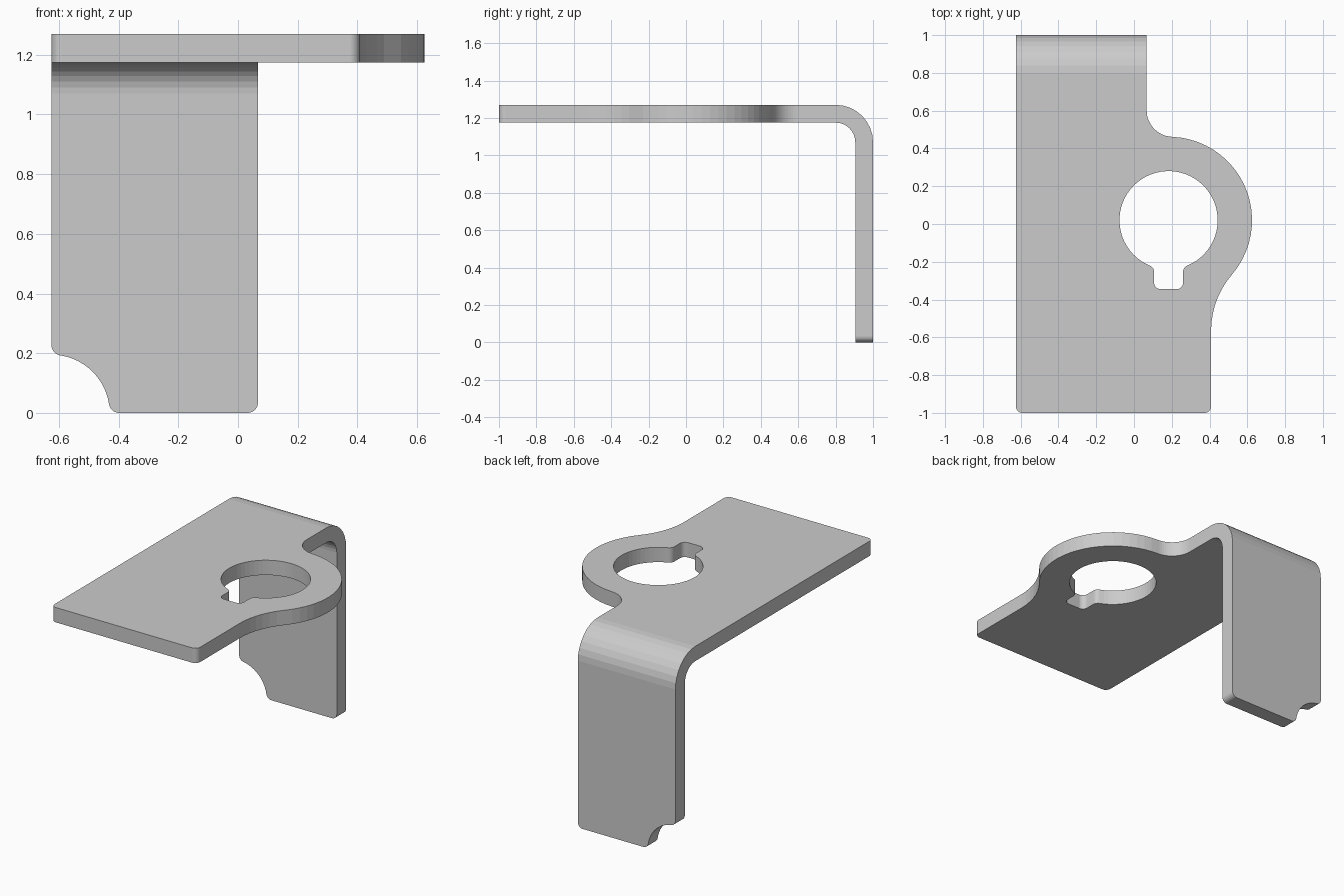
import bpy, bmesh
from math import sin, cos, pi, radians, degrees, atan2, sqrt, dist

if "Cube" in bpy.data.objects:
    bpy.data.objects.remove(bpy.data.objects["Cube"])

THICK, BEND_R, BEND_Y, BEND_Z, BEND_LEN, BEND_SEGS = 0.095, 0.2, 0.8, 1.07, 0.2, 8
LEFT, LEG_RIGHT, PLATE_RIGHT = -0.625, 0.067, 0.408
TIP = BEND_Y + BEND_LEN + BEND_Z      # end of the leg in the flat pattern
R = 0.035                             # small corner radius
CX, CY, LOBE_R, HOLE_R = 0.183, 0.02, 0.442, 0.26


def arc(cx, cy, r, a0, a1):
    n = max(4, round(abs(a1 - a0) / 6))
    angles = [radians(a0 + (a1 - a0) * i / n) for i in range(n + 1)]
    return [(cx + r * cos(a), cy + r * sin(a)) for a in angles]


def tangent(x, r, big_r, side):
    """Centre height and contact angle of a fillet touching the lobe or hole circle."""
    y = CY + side * sqrt((big_r + r) ** 2 - (x - CX) ** 2)
    return y, degrees(atan2(y - CY, x - CX))


def add_loop(bm, pts):
    # Drop repeated points, including the one closing the loop
    clean = [p for i, p in enumerate(pts) if dist(p, pts[i - 1]) > 0.002]
    vs = [bm.verts.new((x, y, 0)) for x, y in clean]
    return [bm.edges.new((vs[i - 1], vs[i])) for i in range(len(vs))]


# Flat outline: plate, round lobe, then leg with its notched corner
low_x, low_r = PLATE_RIGHT + 0.457, 0.457
up_x, up_r = LEG_RIGHT + 0.14, 0.14
low_y, low_a = tangent(low_x, low_r, LOBE_R, -1)
up_y, up_a = tangent(up_x, up_r, LOBE_R, 1)
notch = 0.195
d = sqrt((notch + R) ** 2 - R ** 2)
na = degrees(atan2(R, d))
outline = (arc(LEFT + R, -1 + R, R, 180, 270)
           + arc(PLATE_RIGHT - R, -1 + R, R, 270, 360)
           + arc(low_x, low_y, low_r, 180, 180 + low_a)
           + arc(CX, CY, LOBE_R, low_a, up_a)
           + arc(up_x, up_y, up_r, 180 + up_a, 180)
           + arc(LEG_RIGHT - R, TIP - R, R, 0, 90)
           + arc(LEFT + d, TIP - R, R, 90, 180 - na)
           + arc(LEFT, TIP, notch, -na, na - 90)
           + arc(LEFT + R, TIP - d, R, 90 + na, 180))

# Round hole with a key slot
half, slot_y = 0.077, -0.345
key_y, key_a = tangent(CX + half + R, R, HOLE_R, -1)
hole = (arc(CX, CY, HOLE_R, key_a, 180 - key_a)
        + arc(CX - half - R, key_y, R, -key_a, 0)
        + arc(CX - half + R, slot_y + R, R, 180, 270)
        + arc(CX + half - R, slot_y + R, R, 270, 360)
        + arc(CX + half + R, key_y, R, 180, 180 + key_a))

# Fill the sheet, cut the bend lines and thicken
bm = bmesh.new()
edges = add_loop(bm, outline) + add_loop(bm, hole)
bmesh.ops.triangle_fill(bm, edges=edges, use_beauty=True, normal=(0, 0, 1))
for i in range(BEND_SEGS + 1):
    bmesh.ops.bisect_plane(bm, geom=bm.verts[:] + bm.edges[:] + bm.faces[:], dist=1e-5,
                           plane_co=(0, BEND_Y + BEND_LEN * i / BEND_SEGS, 0), plane_no=(0, 1, 0))
ext = bmesh.ops.extrude_face_region(bm, geom=bm.faces[:], use_keep_orig=True)
for v in ext["geom"]:
    if isinstance(v, bmesh.types.BMVert):
        v.co.z = -THICK

# Fold the leg down
for v in bm.verts:
    s, r = v.co.y - BEND_Y, BEND_R + v.co.z
    a = min(max(s / BEND_LEN, 0), 1) * pi / 2
    v.co.y = BEND_Y + min(s, 0) + r * sin(a)
    v.co.z = BEND_Z + r * cos(a) - max(s - BEND_LEN, 0)
bmesh.ops.recalc_face_normals(bm, faces=bm.faces[:])

mesh = bpy.data.meshes.new("bent_bracket")
bm.to_mesh(mesh)
bm.free()
bpy.context.collection.objects.link(bpy.data.objects.new("bent_bracket", mesh))
